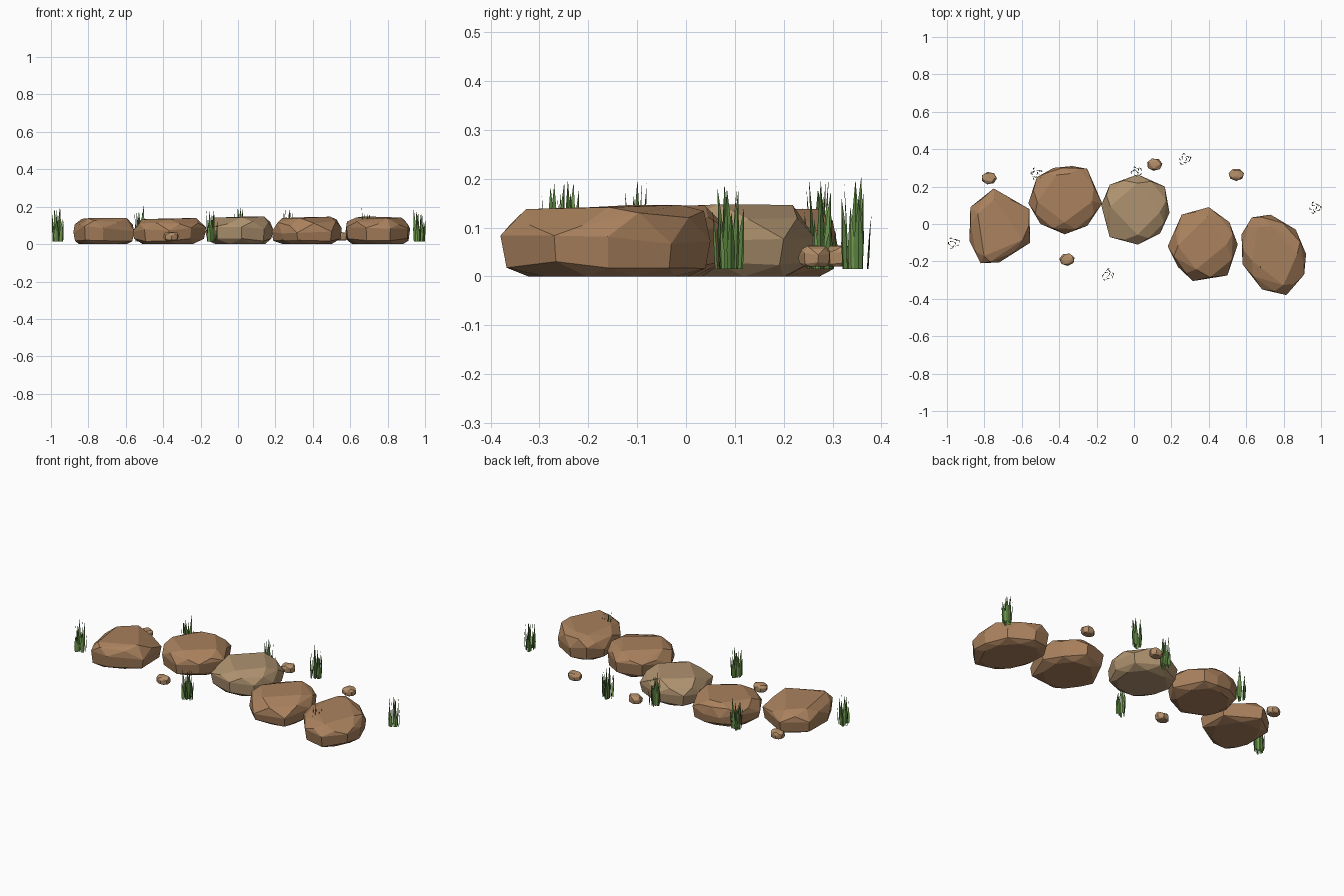
import bpy, bmesh, math, random
from mathutils import Vector

if "Cube" in bpy.data.objects:
    bpy.data.objects.remove(bpy.data.objects["Cube"])

random.seed(7)


def material(name, rgb):
    m = bpy.data.materials.new(name)
    m.diffuse_color = (*rgb, 1)
    m.use_nodes = True
    m.node_tree.nodes["Principled BSDF"].inputs["Base Color"].default_value = m.diffuse_color
    return m


brown = material("brown_stone", (0.40, 0.22, 0.11))
tan = material("tan_stone", (0.43, 0.29, 0.16))
pebble_mat = material("pebble", (0.45, 0.27, 0.14))
greens = [material("grass_dark", (0.10, 0.22, 0.05)),
          material("grass_light", (0.17, 0.33, 0.08))]


def finish(bm, name, mats):
    me = bpy.data.meshes.new(name)
    bm.to_mesh(me)
    bm.free()
    for m in mats:
        me.materials.append(m)
    ob = bpy.data.objects.new(name, me)
    bpy.context.collection.objects.link(ob)
    return ob


def rock(name, outline, z0, h, tilt, mat):
    """Faceted rock: convex hull of jittered rings following a plan outline."""
    bm = bmesh.new()
    n = len(outline)
    c = sum((Vector(p) for p in outline), Vector((0, 0))) / n
    size = max((Vector(p) - c).length for p in outline)
    for i, p in enumerate(outline):
        d = Vector(p) - c
        nxt = Vector(outline[(i + 1) % n]) - c
        mid = (d + nxt) / 2
        lean = (d.x * tilt[0] + d.y * tilt[1]) / size
        rings = [(mid, 0.80, 0.0, 0.0),
                 (d, random.uniform(0.93, 0.97), random.uniform(0.10, 0.22), 0),
                 (d, 1.0, random.uniform(0.42, 0.66), 0.08),
                 (mid, 0.97, random.uniform(0.70, 0.85), 0.10)]
        if i % 2 == 0:
            rings.append((d, random.uniform(0.66, 0.80), 0.95, 0.05))
        for v, s, z, k in rings:
            q = c + v * s
            bm.verts.new((q.x, q.y, z0 + h * min(1, z + k * lean)))
    # off-centre crest
    crest = c + Vector(tilt) * size * 0.3
    bm.verts.new((crest.x, crest.y, z0 + h))
    res = bmesh.ops.convex_hull(bm, input=bm.verts)
    junk = [g for g in res["geom_interior"] if isinstance(g, bmesh.types.BMVert)]
    bmesh.ops.delete(bm, geom=junk, context='VERTS')
    bmesh.ops.dissolve_limit(bm, angle_limit=math.radians(9),
                             verts=bm.verts, edges=bm.edges)
    bmesh.ops.recalc_face_normals(bm, faces=bm.faces)
    return finish(bm, name, [mat])


# Five stepping stones
stones = [
    ([(-.75, .19), (-.56, .08), (-.555, -.10), (-.72, -.205), (-.82, -.21),
      (-.88, -.09), (-.875, .09)], .145, (.4, -.3), brown),
    ([(-.33, .31), (-.25, .295), (-.17, .11), (-.25, -.01), (-.37, -.055),
      (-.50, 0), (-.565, .11), (-.52, .25), (-.43, .30)], .143, (.5, .2), brown),
    ([(.02, .265), (.165, .20), (.19, .06), (.14, -.05), (.02, -.11),
      (-.13, -.07), (-.175, .10), (-.13, .21)], .152, (.5, .3), tan),
    ([(.40, .09), (.51, .01), (.555, -.11), (.50, -.275), (.315, -.305),
      (.235, -.23), (.18, -.12), (.255, .05)], .150, (.6, .3), brown),
    ([(.73, .05), (.865, -.03), (.92, -.16), (.91, -.27), (.815, -.38),
      (.685, -.35), (.58, -.215), (.575, -.055), (.63, .035)], .150, (-.1, .6), brown),
]
for i, (outline, h, tilt, mat) in enumerate(stones):
    rock(f"stepping_stone_{i + 1}", outline, 0.0, h, tilt, mat)

# Pebbles
for i, (x, y) in enumerate([(-.775, .245), (.11, .318), (.547, .264), (-.358, -.19)]):
    ring = [(x + .042 * math.cos(a), y + .034 * math.sin(a))
            for a in (k * math.tau / 7 + i for k in range(7))]
    rock(f"pebble_{i + 1}", ring, .02, .044, (.3, -.3), pebble_mat)


def grass(name, x, y):
    """Tuft of upright tapered blades, each a folded strip ending in a point."""
    bm = bmesh.new()
    for k in range(9):
        a = k * 2.4 + random.uniform(-.3, .3)
        r = .029 * math.sqrt((k + .3) / 9)
        base = Vector((x + r * math.cos(a), y + r * math.sin(a), .015))
        h = random.uniform(.15, .19) if k < 5 else random.uniform(.08, .15)
        w = random.uniform(.009, .012)
        t = a + math.pi / 2 + random.uniform(-.7, .7)
        side = Vector((math.cos(t), math.sin(t), 0))
        out = Vector((math.cos(a), math.sin(a), 0))
        rows = []
        for f, s, bend in ((0, .85, 0), (.35, 1, .002), (.7, .5, .005)):
            p = base + out * bend + Vector((0, 0, h * f))
            rows.append([bm.verts.new(p - side * w * s),
                         bm.verts.new(p + out * w * .35 * s),
                         bm.verts.new(p + side * w * s)])
        tip = bm.verts.new(base + out * .009 + Vector((0, 0, h)))
        for j in range(2):
            for lo, hi in zip(rows, rows[1:]):
                f = bm.faces.new((lo[j], lo[j + 1], hi[j + 1], hi[j]))
                f.material_index = k % 2
            f = bm.faces.new((rows[-1][j], rows[-1][j + 1], tip))
            f.material_index = k % 2
    finish(bm, name, greens)


# Grass tufts
for i, (x, y) in enumerate([(-.525, .27), (.01, .275), (.27, .347), (.966, .088),
                            (-.966, -.102), (-.142, -.272), (.69, -.24)]):
    grass(f"grass_tuft_{i + 1}", x, y)
